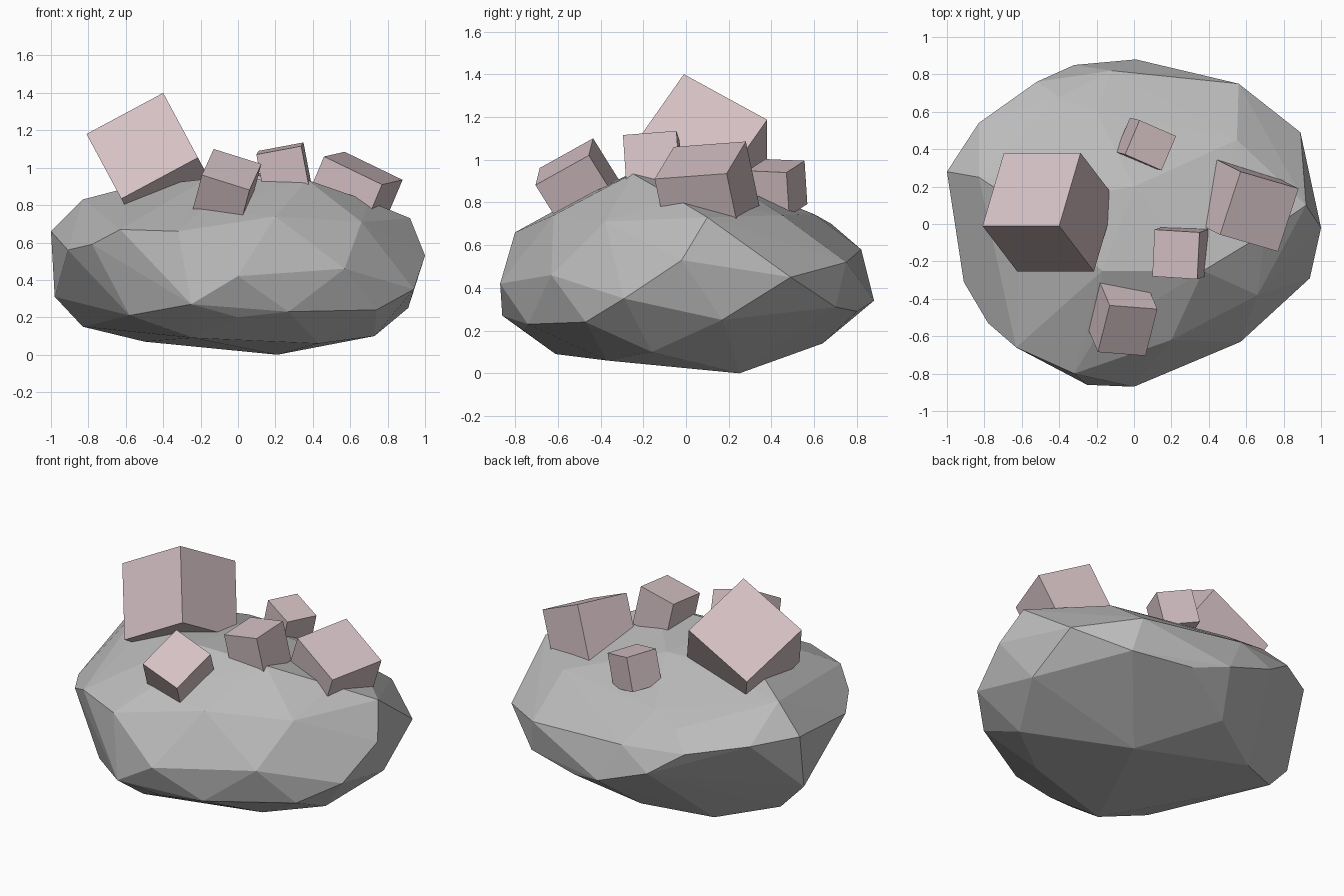
import bpy, bmesh
from mathutils import Vector


def finish(name, bm, material):
    bmesh.ops.recalc_face_normals(bm, faces=bm.faces)
    mesh = bpy.data.meshes.new(name)
    bm.to_mesh(mesh)
    bm.free()
    mesh.materials.append(material)
    obj = bpy.data.objects.new(name, mesh)
    bpy.context.collection.objects.link(obj)
    return obj


def colour(name, rgb):
    mat = bpy.data.materials.new(name)
    mat.diffuse_color = (*rgb, 1)
    return mat


stone = colour("dark_stone", (0.5, 0.5, 0.5))
pink = colour("pale_pink", (0.66, 0.53, 0.55))

# Boulder: faceted hull, corners grouped from the base upward
boulder_corners = [
    # underside
    (0.21, 0.25, 0.0), (0.73, -0.16, 0.1), (-0.5, 0.43, 0.07), (-0.24, -0.61, 0.09),
    (0.43, -0.37, 0.06), (-0.13, 0.64, 0.14), (-0.83, 0.23, 0.15),
    # lower belt
    (0.91, 0.17, 0.25), (0.74, -0.47, 0.24), (0.27, -0.74, 0.23), (0.0, -0.76, 0.2),
    (-0.25, -0.86, 0.27), (-0.58, -0.57, 0.21), (-0.98, 0.21, 0.31), (0.23, 0.8, 0.29),
    (0.6, 0.7, 0.31), (0.01, 0.88, 0.34), (0.94, -0.29, 0.35),
    # upper belt
    (0.89, 0.49, 0.45), (1.0, -0.02, 0.53), (0.57, -0.63, 0.46), (0.0, -0.87, 0.42),
    (-0.91, -0.31, 0.56), (-0.78, -0.53, 0.59), (-0.63, -0.66, 0.67), (-0.32, -0.8, 0.66),
    (0.56, 0.75, 0.52), (-0.32, 0.85, 0.46), (-0.52, 0.76, 0.6), (-0.83, 0.54, 0.65),
    (-1.0, 0.28, 0.66),
    # crown
    (-0.12, 0.82, 0.58), (-0.4, 0.68, 0.7), (0.92, 0.1, 0.73), (0.66, -0.38, 0.71),
    (0.2, -0.62, 0.74), (-0.2, -0.6, 0.77), (-0.2, 0.6, 0.745), (0.55, 0.45, 0.74),
    (0.7, -0.05, 0.82), (-0.83, 0.25, 0.83), (-0.6, 0.1, 0.89), (0.37, -0.25, 0.935),
    (-0.17, -0.25, 0.94), (0.0, 0.2, 0.905),
]
bm = bmesh.new()
for co in boulder_corners:
    bm.verts.new(co)
hull = bmesh.ops.convex_hull(bm, input=bm.verts)
bmesh.ops.delete(bm, geom=list({v for v in hull["geom_interior"] + hull["geom_unused"]
                                if isinstance(v, bmesh.types.BMVert)}), context='VERTS')
finish("boulder", bm, stone)


def crystal(name, corner, edge_a, edge_b):
    """Cube grown from one top corner along two edges; the third runs down into the rock."""
    corner, a, b = Vector(corner), Vector(edge_a), Vector(edge_b)
    b -= a * (a.dot(b) / a.length_squared)
    c = a.cross(b).normalized() * (a.length + b.length) / 2
    if c.z > 0:
        c.negate()
    bm = bmesh.new()
    bmesh.ops.create_cube(bm, size=1)
    for v in bm.verts:
        k = v.co + Vector((0.5, 0.5, 0.5))
        v.co = corner + a * k.x + b * k.y + c * k.z
    finish(name, bm, pink)


# Cubic crystals
crystal("crystal_large", (-0.40, -0.01, 1.40), (-0.41, 0, -0.22), (0.12, 0.39, -0.21))
crystal("crystal_front", (-0.13, -0.435, 1.10), (0.255, -0.02, -0.08), (-0.06, -0.25, -0.14))
crystal("crystal_middle", (0.35, -0.045, 1.135), (-0.24, 0.015, -0.045), (-0.015, -0.25, -0.02))
crystal("crystal_back", (0.03, 0.555, 0.995), (0.195, -0.085, -0.055), (-0.085, -0.18, 0.01))
crystal("crystal_right", (0.57, 0.28, 1.085), (0.31, -0.09, -0.15), (-0.10, -0.34, -0.03))
